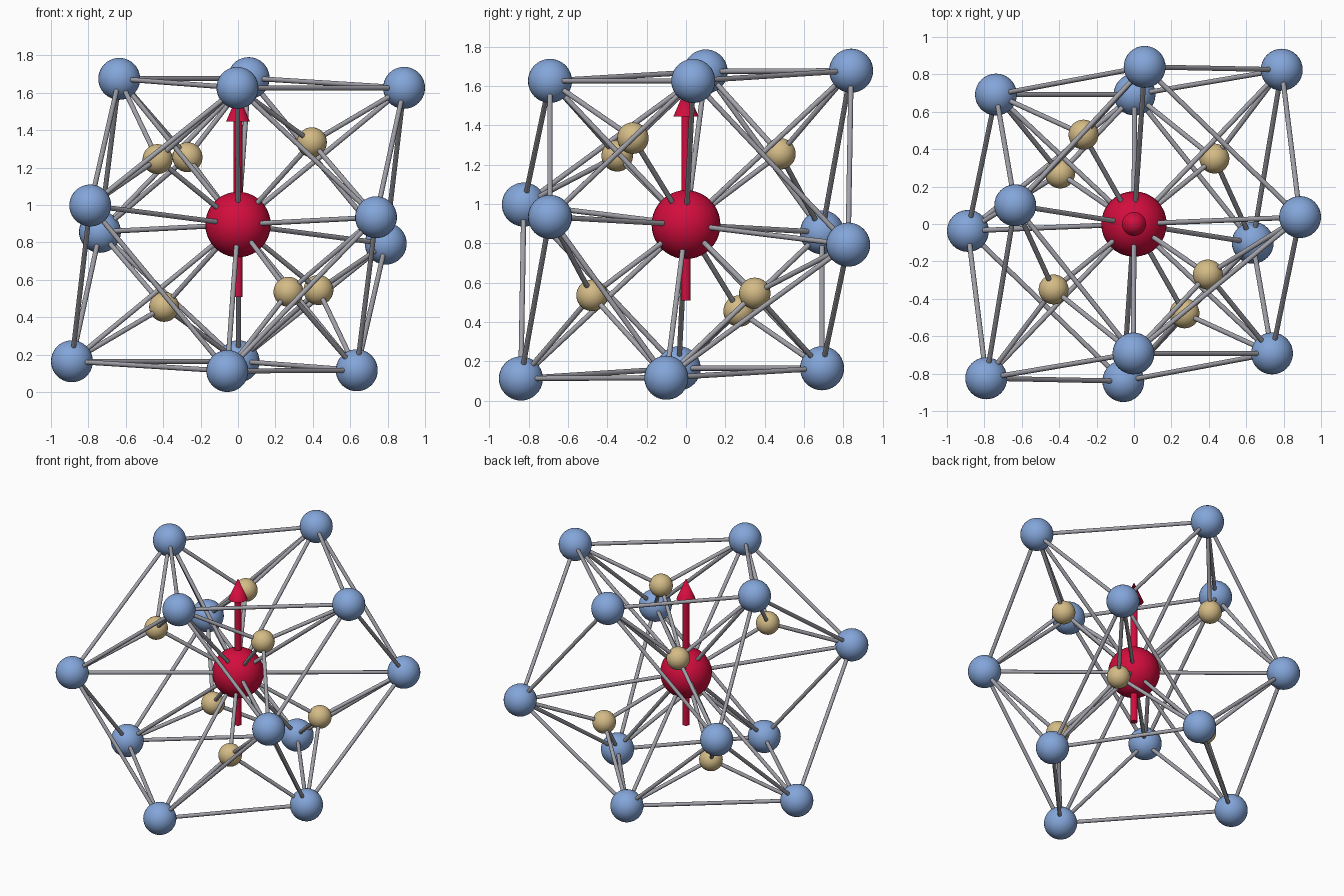
import bpy, bmesh, math
from mathutils import Vector, Matrix

if "Cube" in bpy.data.objects:
    bpy.data.objects.remove(bpy.data.objects["Cube"])

CENTRE = Vector((0, 0, 0.895))
BALL_R, SMALL_R, CORE_R, ROD_R = 0.112, 0.08, 0.175, 0.0133


def material(name, colour):
    m = bpy.data.materials.new(name)
    m.diffuse_color = (*colour, 1)
    m.use_nodes = True
    m.node_tree.nodes["Principled BSDF"].inputs["Base Color"].default_value = m.diffuse_color
    return m


BLUE = material("soft_blue", (0.23, 0.38, 0.70))
RED = material("crimson", (0.65, 0.004, 0.047))
TAN = material("sand", (0.66, 0.50, 0.24))
GREY = material("rod_grey", (0.36, 0.36, 0.40))


def finish(bm, name, mat):
    mesh = bpy.data.meshes.new(name)
    bm.to_mesh(mesh)
    bm.free()
    mesh.materials.append(mat)
    obj = bpy.data.objects.new(name, mesh)
    bpy.context.collection.objects.link(obj)
    bpy.ops.object.select_all(action='DESELECT')
    obj.select_set(True)
    bpy.context.view_layer.objects.active = obj
    bpy.ops.object.shade_smooth_by_angle(angle=math.radians(40))
    return obj


def ball(name, offset, radius, mat):
    bm = bmesh.new()
    bmesh.ops.create_uvsphere(bm, u_segments=32, v_segments=20, radius=radius,
                              matrix=Matrix.Translation(CENTRE + offset))
    finish(bm, name, mat)


def add_cone(bm, a, b, r1, r2, segments):
    axis = b - a
    turn = axis.to_track_quat('Z', 'Y').to_matrix().to_4x4()
    bmesh.ops.create_cone(bm, cap_ends=True, segments=segments, radius1=r1, radius2=r2,
                          depth=axis.length,
                          matrix=Matrix.Translation(CENTRE + (a + b) / 2) @ turn)


def rods(name, pairs):
    bm = bmesh.new()
    for a, b in pairs:
        add_cone(bm, a, b, ROD_R, ROD_R, 16)
    finish(bm, name, GREY)


# Half of the points; the rest are mirrored through the centre
outer = {
    'A': (-0.635, 0.10, 0.779), 'B': (0.057, 0.84, 0.783), 'C': (-0.003, -0.692, 0.731),
    'D': (0.888, 0.037, 0.731), 'E': (-0.79, -0.825, 0.102), 'F': (-0.738, 0.692, -0.039),
}
outer = {k: Vector(v) for k, v in outer.items()}
outer['G'], outer['H'] = -outer['F'], -outer['E']
inner = {
    'CDG': Vector((0.395, -0.27, 0.44)),
    'ACE': Vector((-0.43, -0.35, 0.35)),
    'ABF': Vector((-0.27, 0.478, 0.36)),
}

# Outer blue balls
for key in 'ABCDEF':
    ball("outer_ball", outer[key], BALL_R, BLUE)
    ball("outer_ball_opposite", -outer[key], BALL_R, BLUE)

# Inner small balls
for p in inner.values():
    ball("small_ball", p, SMALL_R, TAN)
    ball("small_ball_opposite", -p, SMALL_R, TAN)

# Core ball
ball("core_ball", Vector(), CORE_R, RED)

# Rods: cage edges from the triangular faces, spokes from the core, small-ball links
origin = Vector()
cage, spokes, links = [], [], []
for s in (1, -1):
    for tri in ('CDG', 'ACE', 'ABF', 'BDH'):
        pts = [outer[k] * s for k in tri]
        cage += [(pts[i], pts[(i + 1) % 3]) for i in range(3)]
        if tri in inner:
            links += [(inner[tri] * s, p) for p in pts]
            spokes.append((origin, inner[tri] * s))
    spokes += [(origin, outer[k] * s) for k in 'ABCDEF']
rods("cage_rods", cage)
rods("core_rods", spokes)
rods("small_ball_rods", links)

# Vertical arrow through the core
bm = bmesh.new()
add_cone(bm, Vector((0, 0, -0.387)), Vector((0, 0, 0.56)), 0.024, 0.024, 24)
finish(bm, "arrow_shaft", RED)
bm = bmesh.new()
add_cone(bm, Vector((0, 0, 0.55)), Vector((0, 0, 0.70)), 0.064, 0.0, 32)
finish(bm, "arrow_head", RED)
